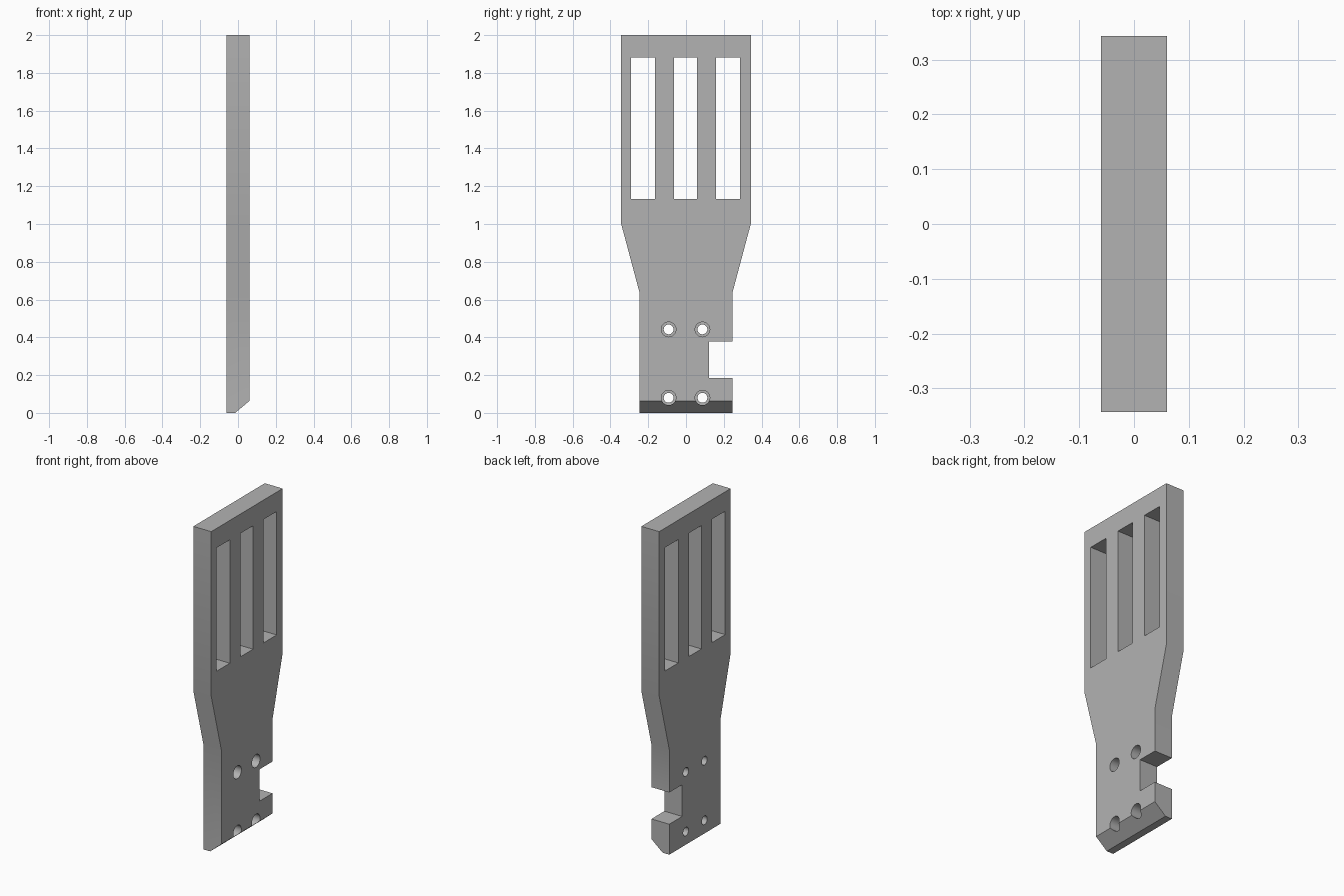
import bpy
import bmesh
from math import radians
from mathutils import Matrix, Vector

if "Cube" in bpy.data.objects:
    bpy.data.objects.remove(bpy.data.objects["Cube"])

HALF = 0.06      # half the plate thickness
WIDE, NARROW = 0.343, 0.246

grey = bpy.data.materials.new("plain grey")
grey.use_nodes = True
grey.diffuse_color = (0.45, 0.45, 0.45, 1)
grey.node_tree.nodes["Principled BSDF"].inputs["Base Color"].default_value = (0.45, 0.45, 0.45, 1)


def to_object(bm, name):
    bmesh.ops.recalc_face_normals(bm, faces=bm.faces)
    mesh = bpy.data.meshes.new(name)
    bm.to_mesh(mesh)
    bm.free()
    mesh.materials.append(grey)
    obj = bpy.data.objects.new(name, mesh)
    bpy.context.collection.objects.link(obj)
    return obj


def cut(target, bm):
    """Subtract a temporary cutter from the target."""
    cutter = to_object(bm, "cutter")
    cutter.hide_render = True
    mod = target.modifiers.new("cut", "BOOLEAN")
    mod.operation, mod.solver, mod.object = "DIFFERENCE", "EXACT", cutter
    bpy.context.view_layer.objects.active = target
    bpy.ops.object.modifier_apply(modifier=mod.name)
    bpy.data.objects.remove(cutter)


def cylinder(radius, x0, x1, y, z):
    bm = bmesh.new()
    place = Matrix.Translation(((x0 + x1) / 2, y, z)) @ Matrix.Rotation(radians(90), 4, "Y")
    bmesh.ops.create_cone(bm, cap_ends=True, segments=40, radius1=radius,
                          radius2=radius, depth=x1 - x0, matrix=place)
    return bm


def box(y0, y1, z0, z1):
    bm = bmesh.new()
    size = Matrix.Diagonal((4 * HALF, y1 - y0, z1 - z0, 1))
    bmesh.ops.create_cube(bm, size=1, matrix=Matrix.Translation(
        (0, (y0 + y1) / 2, (z0 + z1) / 2)) @ size)
    return bm


# Plate outline with the tapered waist and the side notch
outline = [(-NARROW, 0), (NARROW, 0), (NARROW, 0.185), (0.122, 0.185),
           (0.122, 0.378), (NARROW, 0.378), (NARROW, 0.637), (WIDE, 1.0),
           (WIDE, 2.0), (-WIDE, 2.0), (-WIDE, 1.0), (-NARROW, 0.637)]
bm = bmesh.new()
face = bm.faces.new([bm.verts.new((-HALF, y, z)) for y, z in outline])
extruded = bmesh.ops.extrude_face_region(bm, geom=[face])["geom"]
bmesh.ops.translate(bm, vec=(2 * HALF, 0, 0),
                    verts=[v for v in extruded if isinstance(v, bmesh.types.BMVert)])

# Bevelled foot edge on the left face
start, end = Vector((-0.015, 0, 0)), Vector((HALF, 0, 0.063))
slope = end - start
bisected = bmesh.ops.bisect_plane(
    bm, geom=bm.verts[:] + bm.edges[:] + bm.faces[:], plane_co=start,
    plane_no=(slope.z, 0, -slope.x), clear_outer=True)
bmesh.ops.holes_fill(bm, edges=[e for e in bm.edges if e.is_boundary])
plate = to_object(bm, "slotted_plate")

# Three long slots
for y0, y1 in ((-0.291, -0.164), (-0.063, 0.059), (0.159, 0.286)):
    cut(plate, box(y0, y1, 1.132, 1.882))

# Four counterbored screw holes
for y in (-0.092, 0.087):
    for z in (0.08, 0.442):
        cut(plate, cylinder(0.026, -2 * HALF, 2 * HALF, y, z))
        cut(plate, cylinder(0.039, -0.01, 2 * HALF, y, z))

bpy.ops.object.select_all(action="DESELECT")
plate.select_set(True)
bpy.context.view_layer.objects.active = plate
bpy.ops.object.shade_smooth_by_angle(angle=radians(30))
